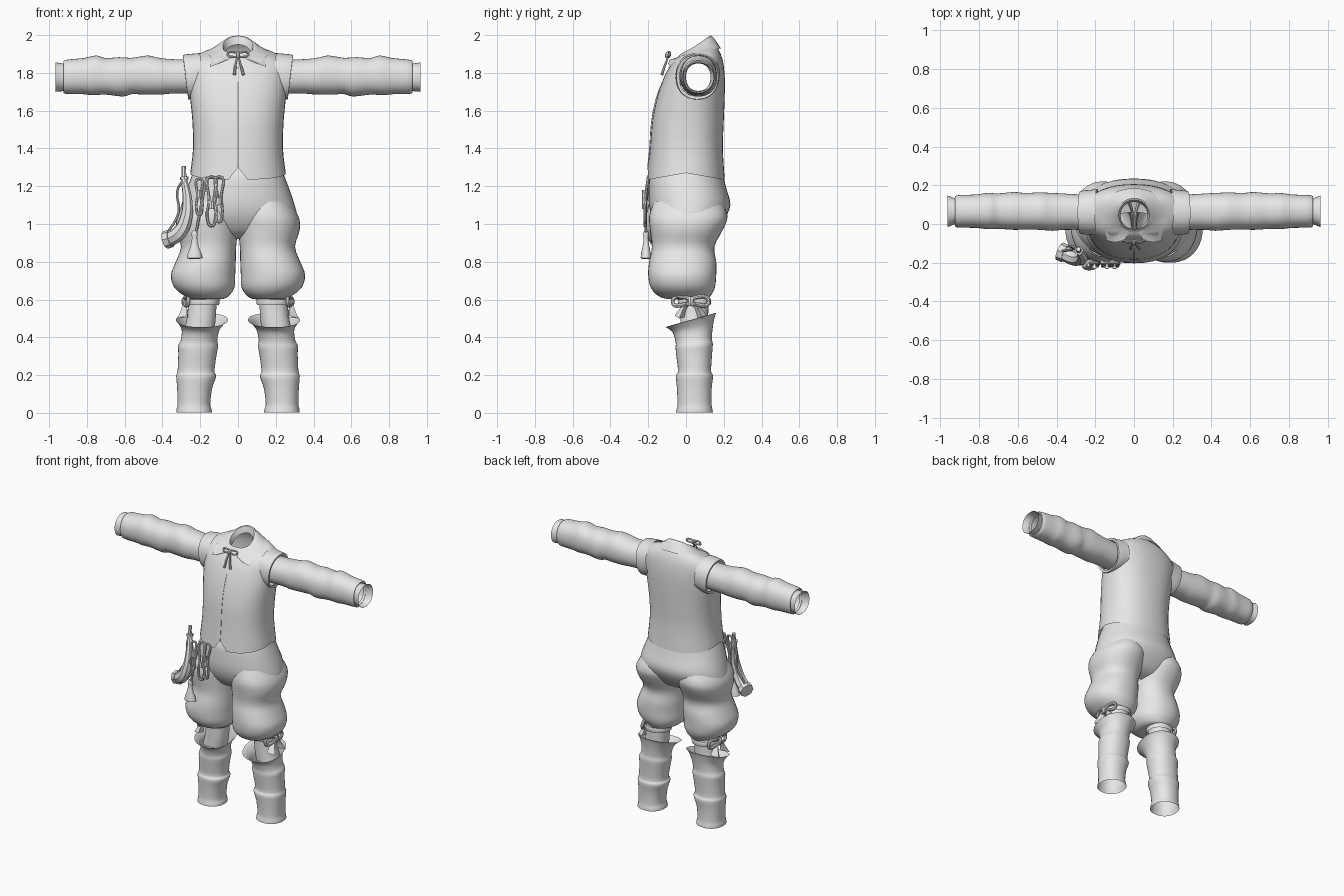
import bpy, bmesh, math
from mathutils import Vector

cloth = bpy.data.materials.new("cloth grey")
cloth.diffuse_color = (0.8, 0.8, 0.8, 1)


def finish(ob, angle=40):
    ob.data.materials.append(cloth)
    bpy.ops.object.select_all(action='DESELECT')
    ob.select_set(True)
    bpy.context.view_layer.objects.active = ob
    bpy.ops.object.shade_smooth_by_angle(angle=math.radians(angle))
    return ob


def from_bmesh(name, bm, angle=40):
    bmesh.ops.recalc_face_normals(bm, faces=bm.faces)
    me = bpy.data.meshes.new(name)
    bm.to_mesh(me)
    bm.free()
    ob = bpy.data.objects.new(name, me)
    bpy.context.collection.objects.link(ob)
    return finish(ob, angle)


def oval(axis, pos, a0, a1, b0, b1, tilt=0, power=2.2, n=40):
    """Rounded ring across an axis; tilt leans it along its second direction."""
    pts = []
    for i in range(n):
        t = 2 * math.pi * i / n
        c, s = math.cos(t), math.sin(t)
        a = (a0 + a1) / 2 + (a1 - a0) / 2 * math.copysign(abs(c) ** (2 / power), c)
        db = (b1 - b0) / 2 * math.copysign(abs(s) ** (2 / power), s)
        b, p = (b0 + b1) / 2 + db, pos + tilt * db
        pts.append(Vector((a, b, p) if axis == 'z' else (p, a, b)))
    return pts


def smooth_rings(rings, steps=3):
    """Catmull-Rom blend between rings."""
    out = []
    for i in range(len(rings) - 1):
        q = [rings[max(0, min(len(rings) - 1, k))] for k in (i - 1, i, i + 1, i + 2)]
        for j in range(steps):
            t = j / steps
            out.append([0.5 * (2 * b + (c - a) * t + (2 * a - 5 * b + 4 * c - d) * t * t
                               + (3 * b - a - 3 * c + d) * t ** 3)
                        for a, b, c, d in zip(*q)])
    return out + [rings[-1]]


def loft(name, rings, side=1, steps=3, closed=True, cut=None, angle=40):
    bm = bmesh.new()
    rows = [[bm.verts.new((p.x * side, p.y, p.z)) for p in r]
            for r in smooth_rings(rings, steps)]
    n = len(rows[0])
    for r, s in zip(rows, rows[1:]):
        for i in range(n if closed else n - 1):
            j = (i + 1) % n
            bm.faces.new((r[i], r[j], s[j], s[i]))
    if cut:
        bmesh.ops.delete(bm, geom=[f for f in bm.faces if cut(f.calc_center_median())],
                         context='FACES')
    return from_bmesh(name, bm, angle)


def cord(name, pts, radius=0.006, radii=None, closed=False):
    """Round cord through points, optionally tapered."""
    cu = bpy.data.curves.new(name, 'CURVE')
    cu.dimensions = '3D'
    cu.bevel_depth, cu.bevel_resolution, cu.resolution_u = radius, 2, 6
    cu.use_fill_caps = True
    sp = cu.splines.new('BEZIER')
    sp.bezier_points.add(len(pts) - 1)
    for k, (bp, p) in enumerate(zip(sp.bezier_points, pts)):
        bp.co = p
        bp.handle_left_type = bp.handle_right_type = 'AUTO'
        bp.radius = radii[k] if radii else 1
    sp.use_cyclic_u = closed
    tmp = bpy.data.objects.new(name, cu)
    bpy.context.collection.objects.link(tmp)
    me = bpy.data.meshes.new_from_object(tmp.evaluated_get(bpy.context.evaluated_depsgraph_get()))
    bpy.data.objects.remove(tmp)
    ob = bpy.data.objects.new(name, me)
    bpy.context.collection.objects.link(ob)
    return finish(ob)


# Vest body with notched hem and open armholes
vest = [oval('z', z, -w, w, y0, y1, t, 2.3) for z, w, y0, y1, t in (
    (1.25, .253, -.203, .205, 0), (1.4, .238, -.19, .195, 0), (1.55, .242, -.178, .2, 0),
    (1.68, .255, -.15, .205, 0), (1.78, .262, -.115, .205, 0), (1.85, .262, -.085, .195, .1),
    (1.895, .21, -.06, .175, .2), (1.92, .13, -.04, .15, .35), (1.94, .085, -.025, .12, .5))]
for p in vest[0]:
    p.z = 1.27 - .035 * min(1, abs(p.y) / .2)
    if p.y < 0 and abs(p.x) < .02:
        p.z = 1.30
loft("vest", vest, cut=lambda c: abs(c.x) > .12 and math.hypot(c.y - .06, c.z - 1.78) < .095)
cord("vest_front_seam", [(0, -.203, 1.30), (0, -.193, 1.4), (0, -.181, 1.55),
                         (0, -.153, 1.68), (0, -.088, 1.83)], .002)

for side, tag in ((1, "left"), (-1, "right")):
    # Vest armhole, sleeve and cuff
    loft(tag + "_armhole", [oval('x', x, y0, y1, z0, z1, t) for x, y0, y1, z0, z1, t in (
        (.19, -.055, .18, 1.68, 1.905, .1), (.24, -.055, .175, 1.662, 1.9, .12),
        (.277, -.05, .17, 1.66, 1.895, .12), (.274, -.035, .155, 1.675, 1.88, .12))],
        side, 2)
    loft(tag + "_sleeve", [oval('x', x, y0, y1, z0, z1, t) for x, y0, y1, z0, z1, t in (
        (.24, -.03, .15, 1.69, 1.87, .1), (.36, -.03, .157, 1.69, 1.873, 0),
        (.42, -.035, .16, 1.685, 1.882, .1), (.49, -.03, .163, 1.685, 1.892, -.1),
        (.56, -.028, .16, 1.688, 1.88, 0), (.62, -.03, .165, 1.675, 1.883, .1),
        (.70, -.025, .158, 1.685, 1.878, 0), (.76, -.026, .16, 1.682, 1.892, -.1),
        (.82, -.02, .152, 1.687, 1.878, 0), (.917, -.017, .148, 1.69, 1.868, 0),
        (.918, .0, .132, 1.705, 1.852, 0))], side)
    loft(tag + "_cuff", [oval('x', x, y0, y1, z0, z1) for x, y0, y1, z0, z1 in (
        (.9, .0, .13, 1.705, 1.85), (.93, -.003, .135, 1.703, 1.85),
        (.965, -.017, .148, 1.7, 1.855))], side, 2)

    # Gathered breeches leg
    loft(tag + "_breeches_leg", [oval('z', *r) for r in (
        (1.12, .01, .27, -.17, .19), (1.04, 0, .32, -.195, .22), (.97, 0, .327, -.19, .195),
        (.88, .01, .302, -.18, .15), (.80, .012, .33, -.195, .16),
        (.73, .015, .355, -.2, .16), (.66, .02, .335, -.185, .152),
        (.61, .06, .27, -.13, .125), (.60, .11, .25, -.04, .115))], side)

    # Stocking, garter and bow on the outer side of the knee
    loft(tag + "_stocking", [oval('z', *r) for r in (
        (.63, .11, .26, -.03, .12), (.55, .115, .265, -.03, .118),
        (.48, .12, .275, -.03, .118), (.42, .13, .29, -.03, .12))], side)
    loft(tag + "_garter", [oval('z', *r) for r in (
        (.605, .1, .27, -.04, .13), (.59, .098, .274, -.043, .133),
        (.57, .1, .272, -.04, .13))], side)
    for d in (-1, 1):
        cord(tag + "_bow_loop", [Vector((side * x, .025 + d * y, z)) for x, y, z in (
            (.28, .005, .59), (.272, .05, .615), (.262, .09, .605), (.265, .09, .575),
            (.278, .045, .572))], .011, closed=True)
        loft(tag + "_bow_tail", [[Vector((x, .025 + d * y, z)) for x, y, z in row] for row in (
            ((.275, 0, .585), (.29, .02, .59), (.275, .025, .575)),
            ((.268, .025, .545), (.30, .04, .55), (.27, .06, .55)),
            ((.265, .035, .505), (.32, .06, .50), (.27, .085, .515)))], side)
    cord(tag + "_bow_knot", [(side * .275, .025, .61), (side * .284, .025, .59),
                             (side * .278, .025, .57)], .016)

    # Creased boot with a flared slanting top
    loft(tag + "_boot", [oval('z', *r) for r in (
        (.003, .138, .326, -.053, .142), (.02, .14, .325, -.05, .14),
        (.05, .147, .32, -.045, .135), (.13, .137, .322, -.048, .136),
        (.195, .115, .327, -.053, .143), (.22, .125, .32, -.042, .133),
        (.31, .113, .316, -.052, .138), (.355, .105, .317, -.055, .142, .1),
        (.385, .11, .303, -.055, .137, .1), (.44, .098, .298, -.07, .142, .15),
        (.48, .07, .318, -.098, .153, .25), (.492, .053, .328, -.112, .16, .28))], side)

# Seat of the breeches
loft("breeches_seat", [oval('z', z, -w, w, y0, y1) for z, w, y0, y1 in (
    (1.3, .23, -.17, .185), (1.25, .247, -.192, .198), (1.19, .27, -.197, .213),
    (1.1, .3, -.196, .235), (1.02, .312, -.172, .2), (.95, .25, -.12, .14),
    (.92, .12, -.05, .06))])

# Fold-over collar: inside of neck, fold, outer flap ending in two points
collar = [[], [], [], []]
for i in range(25):
    t = math.radians(-75 + 330 * i / 24)
    c, s = math.cos(t), math.sin(t)
    z = 1.94 + .055 * s
    f = max(0, -s) ** 3
    collar[0].append(Vector((.07 * c, .045 + .07 * s, z - .045)))
    collar[1].append(Vector((.08 * c, .045 + .08 * s, z)))
    collar[2].append(Vector((.105 * c, .045 + .1 * s, z - .008)))
    collar[3].append(Vector((.178 * c, .055 + .13 * s - .03 * f, 1.905 + .025 * s)))
for end, sg in ((0, 1), (-1, -1)):
    collar[3][end] = Vector((sg * .05, -.085, 1.872))
for end, sg in ((1, 1), (-2, -1), (2, 1), (-3, -1)):
    tip = abs(end) - (end < 0)
    collar[3][end] = Vector((sg * (.10 if tip == 1 else .145), -.105 + .01 * tip,
                             1.85 if tip == 1 else 1.832))
loft("collar", collar, steps=2, closed=False)

# Neck tie
for s in (-1, 1):
    cord("neck_tie_loop", [(0, -.085, 1.895), (s * .03, -.09, 1.91), (s * .055, -.085, 1.9),
                           (s * .03, -.095, 1.885)], .006, closed=True)
    cord("neck_tie_end", [(0, -.09, 1.895), (s * .012, -.108, 1.85),
                          (s * .024 + .005, -.128, 1.79)], .006, [.7, 1, 1.3])
cord("neck_tie_knot", [(0, -.085, 1.908), (0, -.1, 1.895), (0, -.095, 1.88)], .011)

# Curved horn with mouthpiece, bands and end cap
cord("horn", [(-.283, -.14, 1.22), (-.268, -.165, 1.13), (-.275, -.18, 1.03),
              (-.31, -.175, .955), (-.365, -.15, .92)], .04, [.45, .65, .85, 1, 1])
cord("horn_mouthpiece", [(-.287, -.13, 1.305), (-.286, -.135, 1.27), (-.283, -.14, 1.21)],
     .02, [.6, .6, 1])
cord("horn_band", [(-.285, -.138, 1.25), (-.284, -.139, 1.235)], .023)
cord("horn_cap", [(-.355, -.153, .924), (-.385, -.14, .915)], .048)
cord("horn_strap", [(-.285, -.13, 1.24), (-.32, -.115, 1.18), (-.315, -.13, 1.06),
                    (-.375, -.14, .95)], .007)

# Hanging cords with looped ends
for x, top, low, w in ((-.205, 1.24, 1.05, .016), (-.14, 1.25, .99, .022),
                       (-.1, 1.25, 1.01, .016)):
    cord("cord_loop", [(x, -.2, top), (x - w * .6, -.215, (top + low) / 2), (x - w, -.217, low + .04),
                       (x, -.217, low), (x + w, -.217, low + .04),
                       (x + w * .6, -.215, (top + low) / 2)], .008, closed=True)
    cord("cord_knot", [(x, -.218, low + .13), (x, -.22, low + .09)], .014)

# Long cord and flared tassel
cord("tassel_cord", [(-.165, -.195, 1.25), (-.195, -.212, 1.1), (-.225, -.213, .94)], .008)
loft("tassel", [oval('z', z, -.23 - w, -.23 + w, -.212 - d, -.212 + d, n=16) for z, w, d in (
    (.965, .008, .008), (.95, .017, .015), (.925, .014, .012), (.88, .022, .018),
    (.82, .042, .028), (.815, .002, .002))], steps=2)
